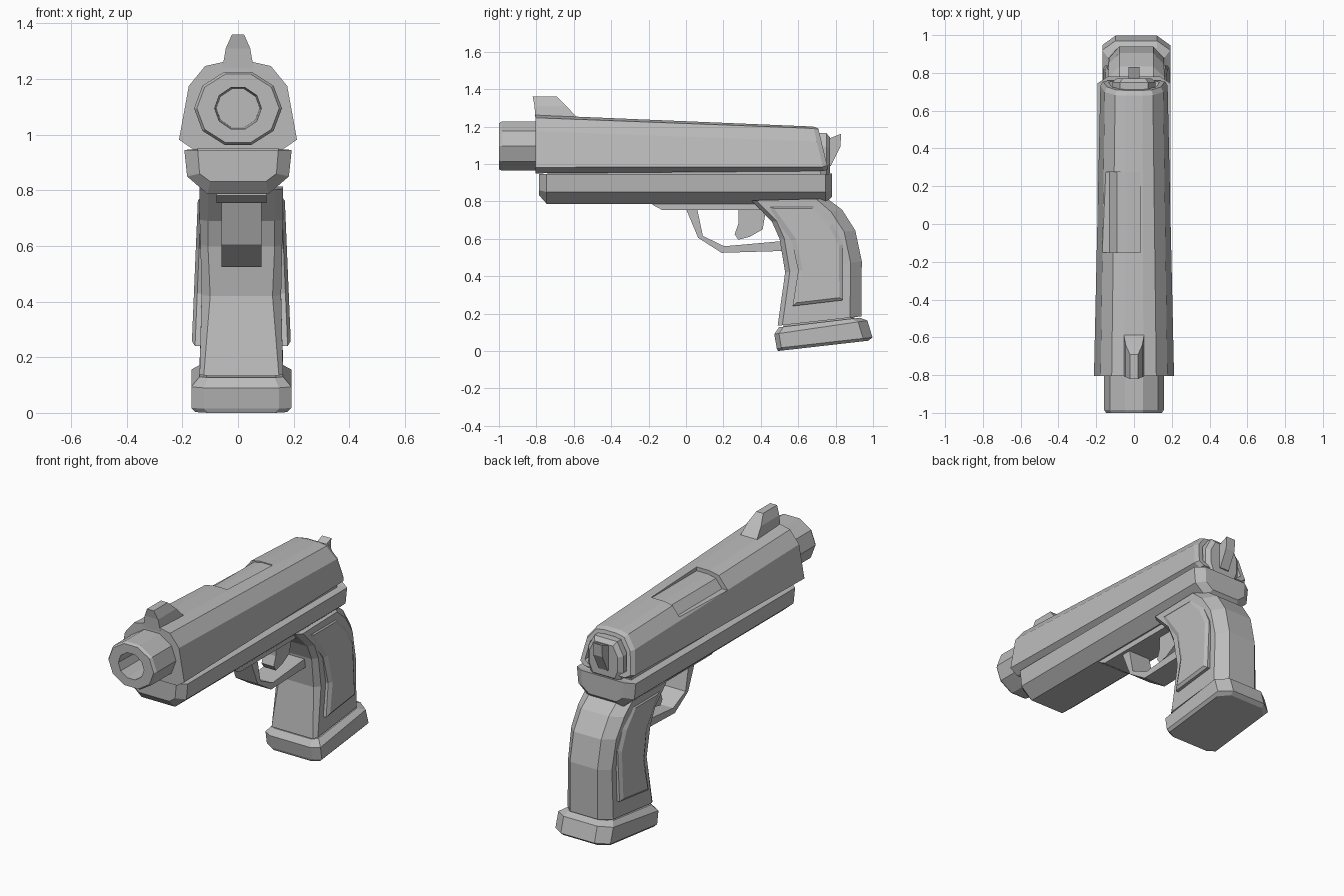
import bpy, bmesh, math

if "Cube" in bpy.data.objects:
    bpy.data.objects.remove(bpy.data.objects["Cube"])

grey = bpy.data.materials.new("plain grey")
grey.diffuse_color = (0.5, 0.5, 0.5, 1)
grey.use_nodes = True
grey.node_tree.nodes["Principled BSDF"].inputs["Base Color"].default_value = grey.diffuse_color


def finish(name, bm):
    bmesh.ops.recalc_face_normals(bm, faces=bm.faces)
    mesh = bpy.data.meshes.new(name)
    bm.to_mesh(mesh)
    bm.free()
    mesh.materials.append(grey)
    obj = bpy.data.objects.new(name, mesh)
    bpy.context.collection.objects.link(obj)
    return obj


def loft(name, rings):
    """Skin a series of equal-length rings and cap both ends."""
    bm = bmesh.new()
    rows = [[bm.verts.new(p) for p in ring] for ring in rings]
    n = len(rows[0])
    for a, b in zip(rows, rows[1:]):
        for i in range(n):
            j = (i + 1) % n
            bm.faces.new((a[i], a[j], b[j], b[i]))
    bm.faces.new(rows[0])
    bm.faces.new(rows[-1])
    return finish(name, bm)


def mirrored(half):
    """Closed x/z outline from its right half."""
    return half + [(-x, z) for x, z in reversed(half)]


def shrink(pts, s, cz):
    return [(x * s, cz + (z - cz) * s) for x, z in pts]


def plate(name, profile, hw, cx=0.0):
    """Side profile (y, z) extruded across x."""
    return loft(name, [[(cx + s * hw, y, z) for y, z in profile] for s in (-1, 1)])


def chamfered(yf, zf, yr, zr, hw, a, cf, b, cr, cx=0.012):
    """Eight-sided tilted section running from a front edge to a rear edge."""
    def z(y):
        return zf + (zr - zf) * (y - yf) / (yr - yf)
    half = [(a, yf), (hw, yf + cf), (hw, yr - cr), (b, yr)]
    return [(cx + x, y, z(y)) for x, y in half] + [(cx - x, y, z(y)) for x, y in reversed(half)]


# Slide with tapered body, bevelled rear and rear recess
front = mirrored([(0.165, 0.95), (0.212, 0.982), (0.177, 1.175), (0.118, 1.247), (0.05, 1.262)])
back = mirrored([(0.145, 0.962), (0.178, 0.985), (0.155, 1.12), (0.10, 1.19), (0.045, 1.2)])


def rear_ring(scale, shift):
    return [(x, 0.68 + (1.2 - z) * 0.24 + shift, z) for x, z in shrink(back, scale, 1.07)]


slide = loft("slide", [[(x, -0.805, z) for x, z in front], rear_ring(1, 0),
                       rear_ring(0.92, 0.025), rear_ring(0.76, 0.025), rear_ring(0.72, -0.03)])

# Ejection port cut over the left shoulder
cutter = loft("port_cutter", [[(-0.3, y, 1.15), (0.035, y, 1.15), (0.035, y, 1.4), (-0.3, y, 1.4)]
                              for y in (-0.15, 0.275)])
mod = slide.modifiers.new("port", 'BOOLEAN')
mod.operation = 'DIFFERENCE'
mod.solver = 'EXACT'
mod.object = cutter
bpy.context.view_layer.objects.active = slide
bpy.ops.object.modifier_apply(modifier="port")
bpy.data.objects.remove(cutter)

# Chamber seen inside the port
chamber = mirrored([(0.12, 1.0), (0.15, 1.1), (0.135, 1.145), (0.09, 1.2), (0.04, 1.212)])
loft("chamber", [[(x, y, z) for x, z in chamber] for y in (-0.17, 0.295)])


# Ten-sided barrel with an open bore
def barrel_ring(rx, rz, y):
    angles = [math.radians(18 + 36 * i) for i in range(10)]
    return [(rx * math.cos(t - math.radians(18)), y, 1.095 + rz * math.sin(t - math.radians(18)))
            for t in angles]


loft("barrel", [barrel_ring(0.158, 0.138, -0.7), barrel_ring(0.158, 0.138, -0.985),
                barrel_ring(0.148, 0.129, -1.0), barrel_ring(0.084, 0.078, -1.0),
                barrel_ring(0.078, 0.072, -0.82)])

# Front sight
sight = [(-0.805, 1.24, 0.056), (-0.81, 1.31, 0.044), (-0.82, 1.36, 0.022)]
sight_rear = [-0.575, -0.64, -0.69]
loft("front_sight", [[(-w, y, z), (w, y, z), (w, r, z), (-w, r, z)]
                     for (y, z, w), r in zip(sight, sight_rear)])

# Frame below the slide, with bevelled ends
body = mirrored([(0.11, 0.787), (0.183, 0.85), (0.193, 0.945)])
body_nose = mirrored([(0.10, 0.832), (0.138, 0.86), (0.145, 0.945)])
body_tail = mirrored([(0.09, 0.825), (0.135, 0.86), (0.14, 0.95)])
loft("frame", [[(x, -0.785, z) for x, z in body_nose],
               [(x, -0.745, z) for x, z in body],
               [(x, 0.745, z) for x, z in body],
               [(x, 0.78, z) for x, z in body_tail]])
plate("frame_rail", [(-0.74, 0.9), (0.72, 0.9), (0.72, 1.0), (-0.74, 1.0)], 0.145)

# Rounded rear block and hammer
block = mirrored([(0.09, 0.93), (0.115, 0.99), (0.115, 1.09), (0.075, 1.165)])
loft("rear_block", [[(x, 0.66, z) for x, z in block],
                    [(x, 0.75, z) for x, z in block],
                    [(x, 0.77, z) for x, z in shrink(block, 0.8, 1.05)]])
plate("hammer", [(0.74, 0.98), (0.775, 0.99), (0.825, 1.09), (0.83, 1.162),
                 (0.775, 1.14), (0.74, 1.12)], 0.03)

# Trigger, its mounting plate and guard
plate("trigger_plate", [(-0.18, 0.80), (-0.18, 0.782), (-0.13, 0.755), (0.40, 0.755), (0.42, 0.80)],
      0.09, 0.012)
plate("trigger", [(0.28, 0.77), (0.28, 0.68), (0.26, 0.625), (0.28, 0.595), (0.34, 0.61),
                  (0.41, 0.65), (0.43, 0.77)], 0.04, 0.012)
outer = [(0.0, 0.76), (0.065, 0.605), (0.19, 0.525), (0.52, 0.535)]
inner = [(0.06, 0.76), (0.09, 0.615), (0.205, 0.56), (0.52, 0.588)]
loft("trigger_guard", [[(0.012 - 0.072, *o), (0.012 + 0.072, *o), (0.012 + 0.072, *i), (0.012 - 0.072, *i)]
                       for o, i in zip(outer, inner)])

# Curved grip: front y, z, rear y, z, half width, front face half width
grip = [(0.35, 0.805, 0.755, 0.815, 0.15, 0.12),
        (0.46, 0.69, 0.835, 0.755, 0.15, 0.12),
        (0.50, 0.60, 0.905, 0.645, 0.147, 0.12),
        (0.53, 0.42, 0.94, 0.48, 0.143, 0.112),
        (0.49, 0.135, 0.937, 0.185, 0.15, 0.135)]
loft("grip", [chamfered(*g[:4], g[4], g[5], 0.025, 0.09, 0.06) for g in grip])

# Raised side panels with a bevelled rim
rim = [(0.42, 0.778), (0.69, 0.778), (0.785, 0.68), (0.84, 0.57), (0.84, 0.272),
       (0.57, 0.24), (0.60, 0.43), (0.565, 0.59)]
face = [(0.47, 0.763), (0.675, 0.763), (0.765, 0.667), (0.818, 0.56), (0.82, 0.285),
        (0.592, 0.258), (0.625, 0.43), (0.588, 0.60)]
for side, label in ((-1, "left"), (1, "right")):
    def lift(pts, extra):
        return [(0.012 + side * (0.178 - (z - 0.25) * 0.042 + extra), y, z) for y, z in pts]
    loft(label + "_grip_panel", [[(0.012 + side * 0.12, y, z) for y, z in rim],
                                 lift(rim, -0.012), lift(face, 0)])

# Flared base under the grip
base = [(0.492, 0.0, 0.975, 0.055, 0.165, 0.12),
        (0.485, 0.015, 0.997, 0.073, 0.18, 0.135),
        (0.472, 0.09, 0.97, 0.163, 0.18, 0.135),
        (0.497, 0.127, 0.93, 0.178, 0.15, 0.12)]
loft("grip_base", [chamfered(*b[:4], b[4], b[5], 0.025, 0.11, 0.05) for b in base])
plate("grip_joint", [(0.52, 0.10), (0.90, 0.14), (0.90, 0.22), (0.52, 0.18)], 0.125, 0.012)
